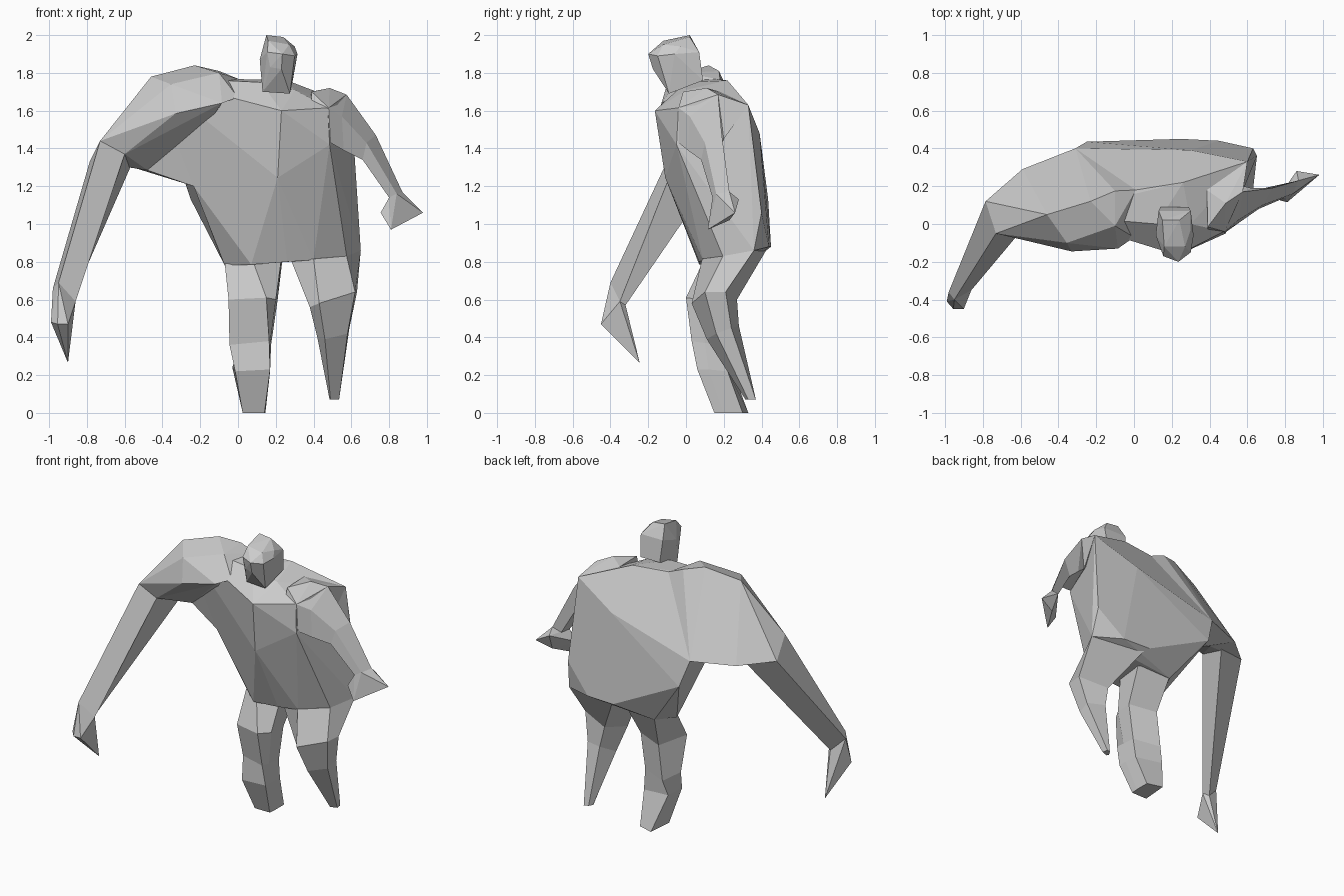
import bpy
import bmesh
import math

default_cube = bpy.data.objects.get("Cube")
if default_cube:
    bpy.data.objects.remove(default_cube, do_unlink=True)

# One flat clay grey for the whole figure
clay = bpy.data.materials.new("clay_grey")
clay.use_nodes = True
grey = (0.6, 0.6, 0.6, 1)
clay.diffuse_color = grey
clay.node_tree.nodes["Principled BSDF"].inputs["Base Color"].default_value = grey


def finish(name, bm):
    """Turn the bmesh into a flat shaded object with outward normals."""
    bmesh.ops.recalc_face_normals(bm, faces=bm.faces[:])
    mesh = bpy.data.meshes.new(name)
    bm.to_mesh(mesh)
    bm.free()
    mesh.materials.append(clay)
    part = bpy.data.objects.new(name, mesh)
    bpy.context.collection.objects.link(part)
    return part


def faceted_block(name, *point_groups):
    """Convex low-poly volume wrapped around groups of corner points."""
    bm = bmesh.new()
    for group in point_groups:
        for point in group:
            bm.verts.new(point)
    bmesh.ops.convex_hull(bm, input=bm.verts[:])
    loose = [v for v in bm.verts if not v.link_faces]
    bmesh.ops.delete(bm, geom=loose, context="VERTS")
    bmesh.ops.dissolve_limit(bm, angle_limit=math.radians(4),
                             verts=bm.verts[:], edges=bm.edges[:])
    return finish(name, bm)


def limb(name, *rings):
    """Tube of flat panels joining matching cross-sections, capped at both ends."""
    bm = bmesh.new()
    loops = [[bm.verts.new(point) for point in ring] for ring in rings]
    for lower, upper in zip(loops, loops[1:]):
        count = len(lower)
        for i in range(count):
            j = (i + 1) % count
            bm.faces.new((lower[i], lower[j], upper[j], upper[i]))
    bm.faces.new(loops[0])
    bm.faces.new(loops[-1])
    return finish(name, bm)


# Corner points shared by neighbouring parts
shoulder_peak = (-.46, .05, 1.78)
shoulder_inner = (-.085, -.13, 1.64)
shoulder_ridge = (-.1, -.01, 1.8)
shoulder_rear = (-.1, .175, 1.81)
nape_right = (.01, .18, 1.765)
collar_right = (0, -.07, 1.67)
rib_right = (-.235, .1, 1.2)
back_armpit = (-.31, .40, 1.31)
under_arm = (-.59, .29, 1.31)
front_armpit = (-.48, .18, 1.285)
elbow_back = (-.785, .12, 1.33)
elbow_top = (-.73, -.05, 1.44)
elbow_front = (-.6, -.04, 1.37)
elbow_under = (-.57, .18, 1.3)
hip_left = (.575, .195, .83)
hip_left_back = (.65, .36, .86)

# Torso: chest, flanks, broad back and belly
chest = [collar_right, (.23, -.165, 1.6), (.475, -.04, 1.615),
         (.21, -.11, 1.245), rib_right, (.485, -.05, 1.42)]
belly = [(-.07, .2, .78), (.07, .07, .785), (.26, .07, .8), (.4, .09, .81),
         hip_left, hip_left_back]
back = [(.6, .33, 1.63), (.3, .39, 1.48), (.63, .4, 1.06),
        (.45, .44, .88), (.25, .45, .88), (0, .35, .8),
        (-.25, .435, 1.13), back_armpit]
neck_base = [(.26, .22, 1.76), nape_right, (.12, 0, 1.75), (.3, 0, 1.71)]
faceted_block("torso", chest, belly, back, neck_base, [shoulder_peak])

# Flank web running from the ribs out to the armpit
faceted_block("right_flank", [collar_right, rib_right, front_armpit,
                              under_arm, back_armpit, shoulder_peak])

# Large right shoulder and upper arm, with the collar that ties it to the neck
faceted_block("right_upper_arm",
              [shoulder_peak, (-.23, .12, 1.84), shoulder_rear, nape_right],
              [(-.355, -.1, 1.74), (-.33, -.145, 1.585),
               shoulder_inner, shoulder_ridge],
              [elbow_back, elbow_top, elbow_front, elbow_under],
              [under_arm, front_armpit, back_armpit])
faceted_block("right_collar", [shoulder_inner, shoulder_ridge, shoulder_rear,
                               nape_right, collar_right])

# Long right forearm and pointed hand
right_wrist = [(-.98, -.36, .66), (-.95, -.4, .69),
               (-.86, -.35, .59), (-.89, -.32, .57)]
limb("right_forearm", [elbow_back, elbow_top, elbow_front, elbow_under],
     right_wrist)
knuckles = [(-.99, -.41, .48), (-.955, -.45, .47), (-.9, -.45, .47)]
faceted_block("right_hand", right_wrist, knuckles, [(-.9, -.245, .265)])

# Small left shoulder, arm and hand
left_socket = [(.485, .11, 1.72), (.48, -.04, 1.615),
               (.49, -.04, 1.43), (.58, .2, 1.45)]
left_deltoid = [(.575, .17, 1.685), (.55, .02, 1.57),
                (.56, .01, 1.39), (.62, .19, 1.42)]
left_elbow = [(.73, .19, 1.47), (.68, .1, 1.43),
              (.66, .08, 1.34), (.69, .19, 1.36)]
left_wrist = [(.87, .23, 1.17), (.84, .16, 1.16),
              (.8, .14, 1.14), (.83, .2, 1.12)]
faceted_block("left_shoulder", left_socket, left_deltoid[:1],
              [(.385, .18, 1.7), (.39, -.015, 1.7), (.39, -.04, 1.61),
               (.6, .33, 1.63)])
limb("left_arm", left_socket, left_deltoid, left_elbow, left_wrist)
faceted_block("left_hand", left_wrist,
              [(.86, .28, 1.13), (.98, .26, 1.06), (.81, .115, .97),
               (.755, .13, 1.06), (.87, .23, 1.02)])

# Head leaning forward on a short neck
jaw = [(.13, -.09, 1.7), (.275, -.09, 1.69), (.14, .09, 1.76), (.29, .09, 1.76)]
face = [(.155, -.17, 1.91), (.235, -.2, 1.9), (.3, -.15, 1.89),
        (.17, -.16, 1.83), (.23, -.175, 1.82)]
skull = [(.115, -.06, 1.87), (.315, -.06, 1.9), (.13, .07, 1.91),
         (.3, .07, 1.91)]
crown = [(.15, .02, 2), (.24, .02, 1.99), (.3, -.03, 1.94),
         (.16, -.12, 1.97), (.27, -.12, 1.95)]
faceted_block("head", jaw, face, skull, crown)

# Legs: matching corners run around each ring, from hip to foot
limb("right_leg",
     [(-.07, .19, .79), (.08, .09, .8), (.23, .14, .82), (.24, .34, .85),
      (0, .35, .81)],
     [(-.05, .06, .6), (.15, 0, .61), (.2, .08, .6), (.21, .2, .6),
      (.03, .26, .58)],
     [(-.045, .12, .36), (.165, .03, .38), (.17, .1, .37), (.175, .2, .36),
      (0, .26, .34)],
     [(-.015, .065, .22), (.17, .06, .23), (.17, .12, .23), (.17, .22, .22),
      (-.03, .24, .24)],
     [(.025, .15, 0), (.14, .15, 0), (.145, .2, 0), (.145, .3, 0),
      (.04, .33, 0)])
limb("left_leg",
     [hip_left, (.4, .085, .815), (.28, .1, .81), (.27, .43, .87),
      hip_left_back],
     [(.62, .1, .64), (.43, .03, .58), (.38, .1, .56), (.44, .27, .6),
      (.63, .21, .64)],
     [(.58, .16, .42), (.46, .11, .39), (.42, .17, .4), (.47, .28, .46),
      (.59, .24, .45)],
     [(.535, .33, .07), (.49, .315, .07), (.485, .33, .07), (.5, .36, .07),
      (.53, .37, .07)])
